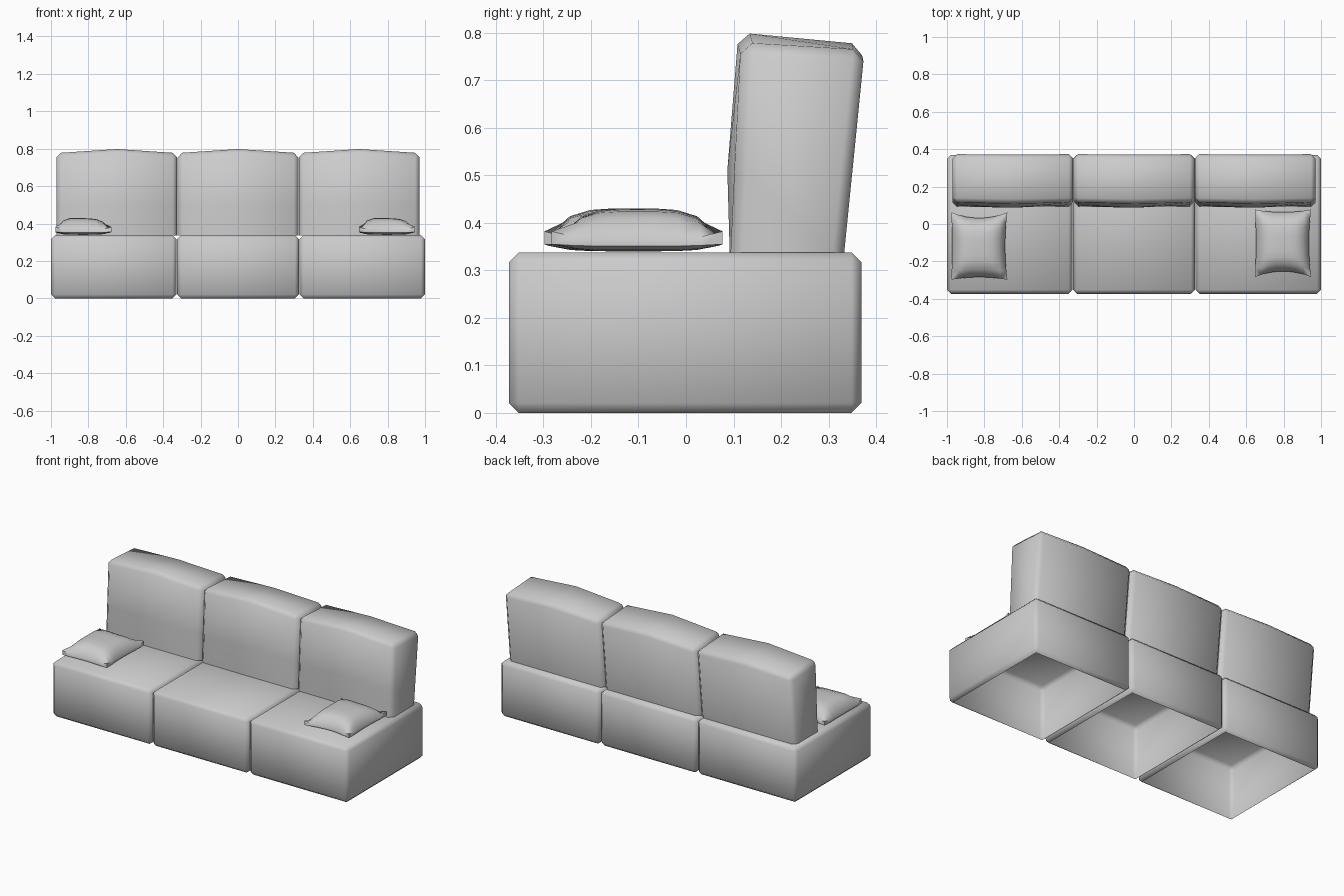
import bpy, bmesh, math

if "Cube" in bpy.data.objects:
    bpy.data.objects.remove(bpy.data.objects["Cube"])


def finish(bm, name):
    bmesh.ops.recalc_face_normals(bm, faces=bm.faces[:])
    return bm


def to_object(bm, name):
    me = bpy.data.meshes.new(name)
    bm.to_mesh(me)
    bm.free()
    ob = bpy.data.objects.new(name, me)
    bpy.context.collection.objects.link(ob)
    bpy.ops.object.select_all(action='DESELECT')
    ob.select_set(True)
    bpy.context.view_layer.objects.active = ob
    bpy.ops.object.shade_smooth_by_angle(angle=math.radians(60))
    return ob


def drop_bottom(bm, z):
    low = [f for f in bm.faces if all(abs(v.co.z - z) < 1e-4 for v in f.verts)]
    bmesh.ops.delete(bm, geom=low, context='FACES')


# Seat module: chamfered box, open underneath
def seat(name, x0, x1):
    bm = bmesh.new()
    bmesh.ops.create_cube(bm, size=1)
    for v in bm.verts:
        v.co = (x1 if v.co.x > 0 else x0,
                0.369 if v.co.y > 0 else -0.373,
                0.338 if v.co.z > 0 else 0)
    bmesh.ops.bevel(bm, geom=bm.edges[:], offset=0.021, segments=1,
                    affect='EDGES', profile=0.5)
    bmesh.ops.recalc_face_normals(bm, faces=bm.faces[:])
    drop_bottom(bm, 0)
    return to_object(bm, name)


# Back cushion: leaning section lofted over three stations, fuller in the middle
END = [(0.094, 0.337), (0.102, 0.5), (0.116, 0.778), (0.376, 0.763), (0.333, 0.337)]
MID = [(0.092, 0.337), (0.087, 0.51), (0.110, 0.80), (0.373, 0.776), (0.333, 0.337)]


def back(name, cx, half=0.323):
    bm = bmesh.new()
    rings = [[bm.verts.new((cx + dx, y, z)) for y, z in sec]
             for dx, sec in ((-half, END), (0, MID), (half, END))]
    for a, b in zip(rings, rings[1:]):
        for i in range(5):
            j = (i + 1) % 5
            bm.faces.new((a[i], a[j], b[j], b[i]))
    for r in (rings[0], rings[2]):
        bm.faces.new(r)
    bmesh.ops.recalc_face_normals(bm, faces=bm.faces[:])
    sharp = []
    for e in bm.edges:
        a, b = e.verts
        is_end = abs(a.co.x - b.co.x) < 1e-5 and abs(a.co.x - cx) > 0.1
        is_low = a.co.z < 0.34 and b.co.z < 0.34
        is_top = a.co.z > 0.7 and b.co.z > 0.7 and abs(a.co.x - b.co.x) > 0.1
        if (is_end and not is_low) or is_top:
            sharp.append(e)
    bmesh.ops.bevel(bm, geom=sharp, offset=0.024, segments=1,
                    affect='EDGES', profile=0.5)
    drop_bottom(bm, 0.337)
    return to_object(bm, name)


# Throw pillow: two domed sheets with pinched sides and lifted corners
def pillow(name, cx, cy, flip, n=8):
    bm = bmesh.new()
    sheets = []
    for top in (True, False):
        g = {}
        for i in range(n + 1):
            for j in range(n + 1):
                u, v = 2 * i / n - 1, 2 * j / n - 1
                pinch_y = (0.03 if v > 0 else 0.014) * (1 - u * u)
                pinch_x = (0.012 if u > 0 else 0.005) * (1 - v * v)
                x = u * (0.15 - pinch_x)
                y = v * (0.18 - pinch_y)
                dome = ((1 - u ** 4) * (1 - v ** 4)) ** 0.75
                corner = (u * v) ** 4
                if top:
                    z = 0.366 + 0.063 * dome * (1 - 0.08 * u) + 0.016 * corner
                else:
                    z = 0.351 - 0.011 * dome + 0.004 * corner
                g[i, j] = bm.verts.new((cx + x, cy + flip * y, z))
        for i in range(n):
            for j in range(n):
                bm.faces.new((g[i, j], g[i + 1, j], g[i + 1, j + 1], g[i, j + 1]))
        sheets.append(g)
    rim = ([(i, 0) for i in range(n)] + [(n, j) for j in range(n)]
           + [(i, n) for i in range(n, 0, -1)] + [(0, j) for j in range(n, 0, -1)])
    t, b = sheets
    for p, q in zip(rim, rim[1:] + rim[:1]):
        bm.faces.new((t[p], t[q], b[q], b[p]))
    bmesh.ops.recalc_face_normals(bm, faces=bm.faces[:])
    return to_object(bm, name)


# Assembly
for side, x0, x1, cx in (("left", -1.0, -0.329, -0.648),
                         ("middle", -0.326, 0.326, 0.0),
                         ("right", 0.329, 1.0, 0.648)):
    seat("seat_" + side, x0, x1)
    back("back_cushion_" + side, cx)
left = pillow("pillow_left", -0.827, -0.118, 1)
right = pillow("pillow_right", 0.797, -0.103, -1)
for ob in (left, right):
    if ob is right:
        ob.data.flip_normals()
        bm = bmesh.new()
        bm.from_mesh(ob.data)
        bmesh.ops.recalc_face_normals(bm, faces=bm.faces[:])
        bm.to_mesh(ob.data)
        bm.free()
